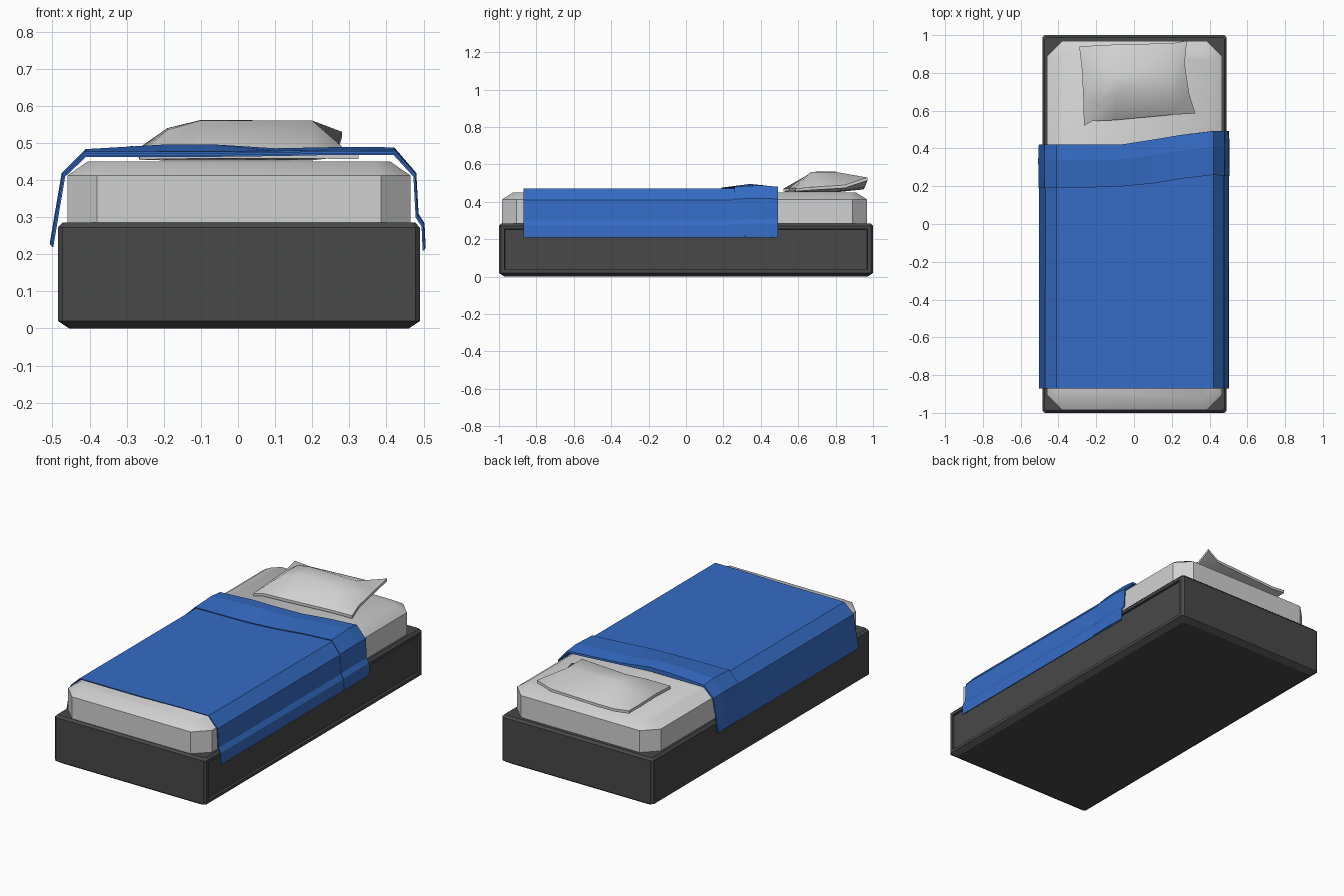
import bpy, bmesh

if "Cube" in bpy.data.objects:
    bpy.data.objects.remove(bpy.data.objects["Cube"])


def material(name, rgb):
    m = bpy.data.materials.new(name)
    m.diffuse_color = (*rgb, 1)
    m.use_nodes = True
    m.node_tree.nodes["Principled BSDF"].inputs["Base Color"].default_value = m.diffuse_color
    return m


frame_grey = material("dark grey frame", (0.065, 0.065, 0.065))
linen = material("light grey linen", (0.64, 0.64, 0.64))
blue = material("blue cloth", (0.035, 0.15, 0.56))


def add_object(name, verts, faces, mat, smooth=None):
    me = bpy.data.meshes.new(name)
    me.from_pydata(verts, [], faces)
    bm = bmesh.new()
    bm.from_mesh(me)
    bmesh.ops.recalc_face_normals(bm, faces=bm.faces)
    bm.to_mesh(me)
    bm.free()
    me.materials.append(mat)
    ob = bpy.data.objects.new(name, me)
    bpy.context.collection.objects.link(ob)
    if smooth:
        bpy.ops.object.select_all(action='DESELECT')
        ob.select_set(True)
        bpy.context.view_layer.objects.active = ob
        bpy.ops.object.shade_smooth_by_angle(angle=smooth)
    return ob


def ring_faces(rings, n):
    """Quads between stacked rings, with both ends capped."""
    faces = [(r * n + i, r * n + (i + 1) % n, (r + 1) * n + (i + 1) % n, (r + 1) * n + i)
             for r in range(rings - 1) for i in range(n)]
    return faces + [tuple(range(n)), tuple(range((rings - 1) * n, rings * n))]


def octagon(cx, cy, hx, hy, c, z):
    return [(cx + x, cy + y, z) for x, y in (
        (-hx + c, -hy), (hx - c, -hy), (hx, -hy + c), (hx, hy - c),
        (hx - c, hy), (-hx + c, hy), (-hx, hy - c), (-hx, -hy + c))]


def grid_faces(rows, cols, start=0):
    return [tuple(start + k for k in (r * cols + c, r * cols + c + 1,
                                      (r + 1) * cols + c + 1, (r + 1) * cols + c))
            for r in range(rows - 1) for c in range(cols - 1)]


# bed base: chamfered block
verts = []
for z, d in ((0, 0.03), (0.02, 0), (0.272, 0), (0.285, 0.012)):
    verts += octagon(0.0025, 0, 0.4875 - d, 1.0 - d, 0.012, z)
base = add_object("bed_base", verts, ring_faces(4, 8), frame_grey)

# recessed panel on the right side of the base
bm = bmesh.new()
bm.from_mesh(base.data)
side = [f for f in bm.faces if f.normal.x > 0.99]
bmesh.ops.inset_region(bm, faces=side, thickness=0.024, depth=0)
bmesh.ops.inset_region(bm, faces=side, thickness=0.003, depth=-0.012)
bm.to_mesh(base.data)
bm.free()

# mattress: clipped corners and sloped top edge
verts = []
for z, d in ((0.28, 0), (0.412, 0), (0.45, 0.055)):
    verts += octagon(0.0025, -0.008, 0.4625 - d, 0.977 - d * 1.1, 0.08 - d * 0.6, z)
add_object("mattress", verts, ring_faces(3, 8), linen, 0.6)

# blanket: cross-section points as x, z, turned-back edge y, head edge y
section = [(-.50, .22, .19, .42), (-.485, .31, .19, .42), (-.468, .41, .19, .42),
           (-.41, .465, .19, .42), (-.20, .465, .195, .42), (-.06, .465, .20, .42),
           (.10, .467, .215, .445), (.25, .47, .24, .47), (.42, .47, .26, .49),
           (.475, .41, .255, .49), (.481, .30, .255, .49), (.497, .275, .255, .49),
           (.50, .21, .255, .49)]
verts = []
# rows: foot, head, then folded back over itself
for lift, t in ((0, None), (0, 0), (0.009, 0), (0.016, 0.35), (0.009, 1)):
    for x, z, fold, head in section:
        y = -0.87 if t is None else head + (fold - head) * t
        top = abs(x) < 0.45
        bump = 0.012 if lift and t < 1 and -0.3 < x < 0.05 else 0
        dx = 0 if top else lift * (0.3 if x < 0 else 0.2)
        verts.append((x + (dx if x > 0 else -dx), y,
                      z + (lift + bump if top else lift * 0.5)))
blanket = add_object("blanket", verts, grid_faces(5, len(section)), blue)
solid = blanket.modifiers.new("thickness", 'SOLIDIFY')
solid.thickness = 0.005
solid.offset = 0

# pillow: puffed upper surface, rows from front to back
pillow_top = [
    (-.265, .52, .470), (-.22, .545, .472), (-.10, .55, .474), (.20, .578, .474), (.325, .585, .472),
    (-.268, .66, .478), (-.19, .635, .535), (-.10, .695, .561), (.20, .67, .560), (.292, .69, .480),
    (-.276, .82, .480), (-.19, .82, .540), (-.10, .80, .562), (.20, .80, .560), (.268, .85, .490),
    (-.290, .94, .492), (-.20, .945, .482), (-.10, .95, .484), (.20, .957, .495), (.280, .97, .530)]
rim = [0, 1, 2, 3, 4, 9, 14, 19, 18, 17, 16, 15, 10, 5]
# flat underside follows the same outline
under = [(x, y, z - 0.016 if i in rim else 0.453) for i, (x, y, z) in enumerate(pillow_top)]
faces = grid_faces(4, 5) + grid_faces(4, 5, 20)
for a, b in zip(rim, rim[1:] + rim[:1]):
    faces.append((a, b, b + 20, a + 20))
add_object("pillow", pillow_top + under, faces, linen, 0.65)
